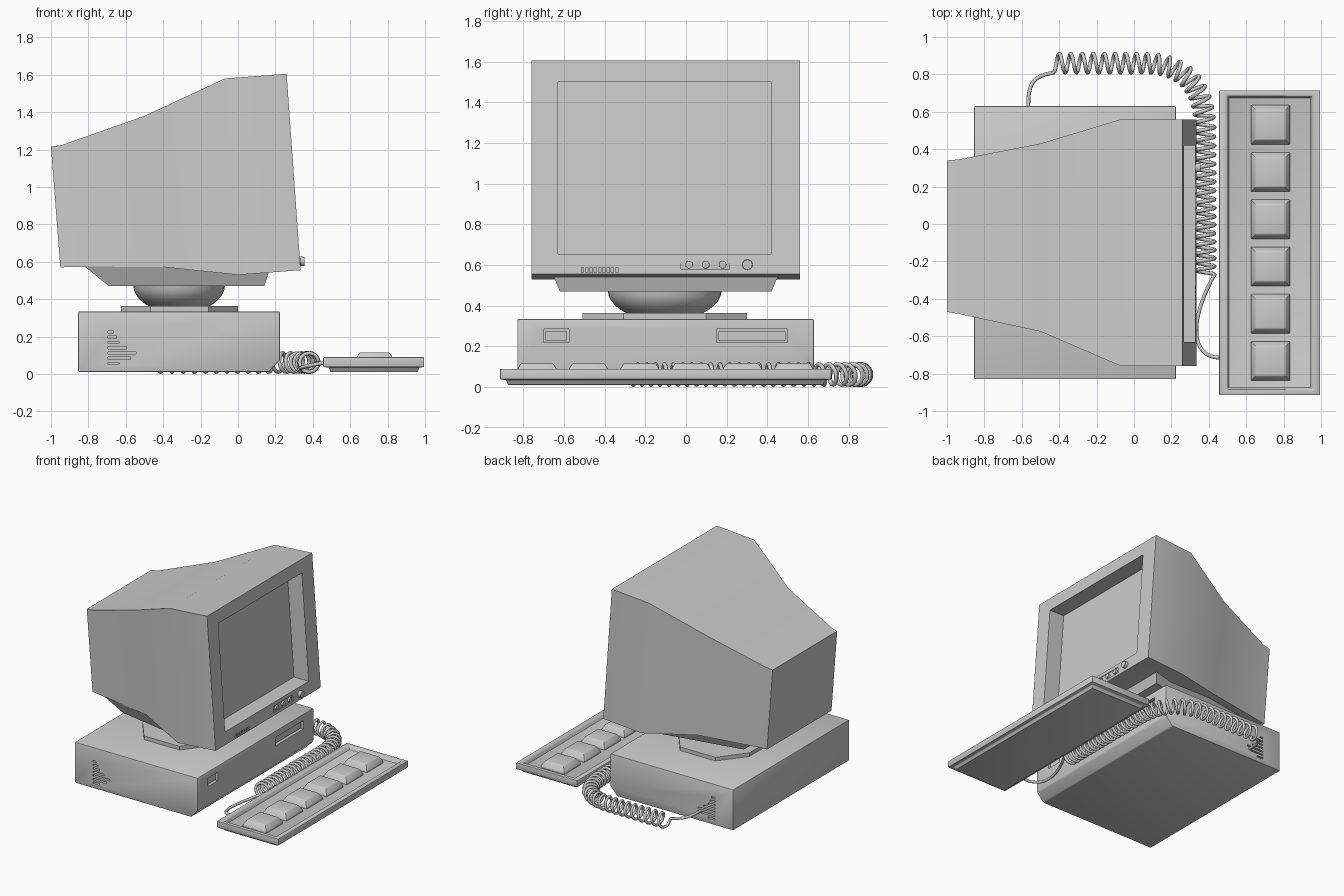
import bpy, bmesh, math
from mathutils import Vector
from mathutils.geometry import interpolate_bezier

cube = bpy.data.objects.get("Cube")
if cube:
    bpy.data.objects.remove(cube)

grey = bpy.data.materials.new("light grey plastic")
grey.use_nodes = True
grey.diffuse_color = (0.6, 0.6, 0.6, 1)
grey.node_tree.nodes["Principled BSDF"].inputs["Base Color"].default_value = (0.6, 0.6, 0.6, 1)


def make(name, bm):
    bmesh.ops.recalc_face_normals(bm, faces=bm.faces)
    mesh = bpy.data.meshes.new(name)
    bm.to_mesh(mesh)
    bm.free()
    mesh.materials.append(grey)
    ob = bpy.data.objects.new(name, mesh)
    bpy.context.collection.objects.link(ob)
    return ob


def add_loft(bm, loops):
    """Skin a row of equal-length point loops and cap both ends."""
    rings = [[bm.verts.new(p) for p in loop] for loop in loops]
    n = len(rings[0])
    for a, b in zip(rings, rings[1:]):
        for i in range(n):
            j = (i + 1) % n
            bm.faces.new((a[i], a[j], b[j], b[i]))
    bm.faces.new(rings[0][::-1])
    bm.faces.new(rings[-1])


def loft(name, loops):
    bm = bmesh.new()
    add_loft(bm, loops)
    return make(name, bm)


def flat(x0, x1, y0, y1, z):
    return [(x0, y0, z), (x1, y0, z), (x1, y1, z), (x0, y1, z)]


def boxes(name, specs):
    bm = bmesh.new()
    for x0, x1, y0, y1, z0, z1 in specs:
        add_loft(bm, [flat(x0, x1, y0, y1, z0), flat(x0, x1, y0, y1, z1)])
    return make(name, bm)


def bake(ob):
    deps = bpy.context.evaluated_depsgraph_get()
    mesh = bpy.data.meshes.new_from_object(ob.evaluated_get(deps))
    ob.modifiers.clear()
    ob.data = mesh


def cut(ob, specs):
    cutter = boxes("cutter", specs)
    cutter.hide_render = True
    mod = ob.modifiers.new("cut", "BOOLEAN")
    mod.operation, mod.object, mod.solver = "DIFFERENCE", cutter, "EXACT"
    bake(ob)
    bpy.data.objects.remove(cutter)


def bevel(ob, width):
    mod = ob.modifiers.new("bevel", "BEVEL")
    mod.width, mod.segments, mod.limit_method = width, 2, "ANGLE"
    bake(ob)


def smooth(ob, degrees=30):
    bpy.ops.object.select_all(action="DESELECT")
    ob.select_set(True)
    bpy.context.view_layer.objects.active = ob
    bpy.ops.object.shade_smooth_by_angle(angle=math.radians(degrees))


# Monitor shell, lofted back to front and then into the screen recess
def face_x(z):
    return 0.26 + 0.075 * (1.605 - z) / 1.05


def section(xt, zt, xb, zb, y0, y1):
    return [(xb, y0, zb), (xb, y1, zb), (xt, y1, zt), (xt, y0, zt)]


def screen(depth):
    lo, hi = 0.655, 1.5
    return section(face_x(hi) - depth, hi, face_x(lo) - depth, lo, -0.63, 0.42)


monitor = loft("monitor_shell", [
    section(-1, 1.215, -0.95, 0.57, -0.47, 0.34),
    section(-0.94, 1.225, -0.9, 0.572, -0.48, 0.345),
    section(-0.5, 1.38, -0.4, 0.572, -0.575, 0.43),
    section(-0.07, 1.58, 0, 0.53, -0.76, 0.56),
    section(0.26, 1.605, 0.335, 0.555, -0.76, 0.56),
    screen(0), screen(0.13)])

# Speaker slits and control panel sunk into the bezel
cuts = [(face_x(0.56) - 0.02, 0.4, y, y + 0.012, 0.563, 0.588)
        for y in [-0.515 + 0.021 * i for i in range(9)]]
cuts.append((face_x(0.6) - 0.008, 0.4, -0.025, 0.215, 0.577, 0.627))
cut(monitor, cuts)
smooth(monitor)


# Control knobs
def knob(name, y, r, out):
    bm = bmesh.new()
    bmesh.ops.create_cone(bm, cap_ends=True, segments=20, radius1=r, radius2=r * 0.9, depth=0.05)
    for v in bm.verts:
        v.co = Vector((v.co.z + face_x(0.6) + out - 0.025, v.co.x + y, v.co.y + 0.602))
    smooth(make(name, bm))


for i, y in enumerate((0.015, 0.097, 0.18)):
    knob(f"control_knob_{i + 1}", y, 0.02, 0.006)
knob("power_button", 0.302, 0.027, 0.024)


# Monitor underside tray, swivel bowl and turntable
def trapezoid(xb, xf, back, front, z):
    return [(xb, -0.1 - back, z), (xf, -0.1 - front, z), (xf, -0.1 + front, z), (xb, -0.1 + back, z)]


loft("monitor_tray", [trapezoid(-0.69, 0.14, 0.36, 0.52, 0.47),
                      trapezoid(-0.82, 0.175, 0.4, 0.565, 0.575)])


def ellipse(scale, z, n=40):
    angles = [math.tau * i / n for i in range(n)]
    return [(-0.315 + 0.245 * scale * math.cos(a), -0.105 + 0.28 * scale * math.sin(a), z) for a in angles]


bowl = loft("swivel_bowl", [ellipse(math.cos(a), 0.475 - 0.15 * math.sin(a))
                            for a in [math.radians(d) for d in range(0, 61, 10)]])
smooth(bowl, 40)


def octagon(z):
    ends = [(1, 0.5), (0.5, 1), (-0.5, 1), (-1, 0.5), (-1, -0.5), (-0.5, -1), (0.5, -1), (1, -0.5)]
    return [(-0.313 + 0.312 * x, -0.105 + 0.405 * y, z) for x, y in ends]


loft("turntable_plate", [octagon(0.325), octagon(0.364)])

# System unit with a chamfered lower front edge
profile = [(-0.855, 0.01), (0.165, 0.01), (0.225, 0.075), (0.225, 0.335), (-0.855, 0.335)]
case = loft("system_unit", [[(x, y, z) for x, z in profile] for y in (-0.83, 0.63)])
bevel(case, 0.008)

# Drive openings and graduated side vents
cuts = [(0.195, 0.3, y0, y1, 0.218, 0.285) for y0, y1 in ((-0.7, -0.575), (0.15, 0.5))]
for i, length in enumerate((0.06, 0.12, 0.15, 0.1, 0.06, 0.045, 0.03)):
    z = 0.05 + 0.028 * i
    for y0, y1 in ((-0.9, -0.805), (0.605, 0.7)):
        cuts.append((-0.695, -0.695 + length, y0, y1, z, z + 0.012))
cut(case, cuts)
smooth(case)
bezels = boxes("drive_doors", [(0.19, 0.212, y0, y1, 0.228, 0.275)
                               for y0, y1 in ((-0.69, -0.585), (0.16, 0.49))])

# Keypad tray with raised rim and stepped underside
pad = loft("keypad_tray", [
    flat(0.495, 0.96, -0.875, 0.675, 0.01), flat(0.485, 0.97, -0.885, 0.685, 0.035),
    flat(0.455, 0.995, -0.915, 0.715, 0.037), flat(0.455, 0.995, -0.915, 0.715, 0.09),
    flat(0.497, 0.955, -0.885, 0.685, 0.09), flat(0.507, 0.945, -0.875, 0.675, 0.062)])
bevel(pad, 0.005)
smooth(pad)

# Six large keys
for i in range(6):
    y = 0.53 - 0.2525 * i
    key = loft(f"key_{i + 1}", [flat(0.73 - h, 0.73 + h, y - h, y + h, z)
                                for h, z in ((0.105, 0.055), (0.105, 0.075), (0.08, 0.116))])
    bevel(key, 0.006)
    smooth(key)

# Coiled cable: helix swept along a bent path, with a plain lead at each end
wire, radius, turns, steps = 0.0105, 0.051, 35.5, 14
bend = interpolate_bezier(*[Vector(p) for p in ((0.05, 0.86), (0.26, 0.86), (0.38, 0.75), (0.38, 0.5))], 30)
path = [Vector((-0.43, 0.86))] + [Vector(p[:2]) for p in bend] + [Vector((0.38, -0.27))]
spans = [(b - a).length for a, b in zip(path, path[1:])]


def along(dist):
    for a, b, d in zip(path, path[1:], spans):
        if dist <= d:
            break
        dist -= d
    t = (b - a).normalized()
    return a + t * dist, t


coil = []
count = int(turns * steps)
for i in range(count + 1):
    s = i / count
    c, t = along(s * sum(spans))
    a = math.pi + math.tau * turns * (0.82 * s + 0.18 * s * s)
    n = Vector((-t.y, t.x)) * radius * math.cos(a)
    coil.append(Vector((c.x + n.x, c.y + n.y, radius + wire + radius * math.sin(a))))

start = [Vector(p) for p in ((-0.565, 0.61, 0.09), (-0.57, 0.77, 0.09), (-0.53, 0.79, 0.08))]
end = [Vector(p) for p in ((0.3, -0.5, 0.015), (0.29, -0.72, 0.03), (0.47, -0.715, 0.062))]
points = interpolate_bezier(*start, coil[0], 16)[:-1] + coil + interpolate_bezier(coil[-1], *end, 20)[1:]

curve = bpy.data.curves.new("cable_path", "CURVE")
curve.dimensions, curve.bevel_depth, curve.bevel_resolution = "3D", wire, 2
curve.use_fill_caps = True
spline = curve.splines.new("POLY")
spline.points.add(len(points) - 1)
for sp, p in zip(spline.points, points):
    sp.co = (*p, 1)
guide = bpy.data.objects.new("cable_guide", curve)
bpy.context.collection.objects.link(guide)
bpy.context.view_layer.update()
mesh = bpy.data.meshes.new_from_object(guide.evaluated_get(bpy.context.evaluated_depsgraph_get()))
bpy.data.objects.remove(guide)
mesh.materials.clear()
mesh.materials.append(grey)
cable = bpy.data.objects.new("coiled_cable", mesh)
bpy.context.collection.objects.link(cable)
smooth(cable, 60)
